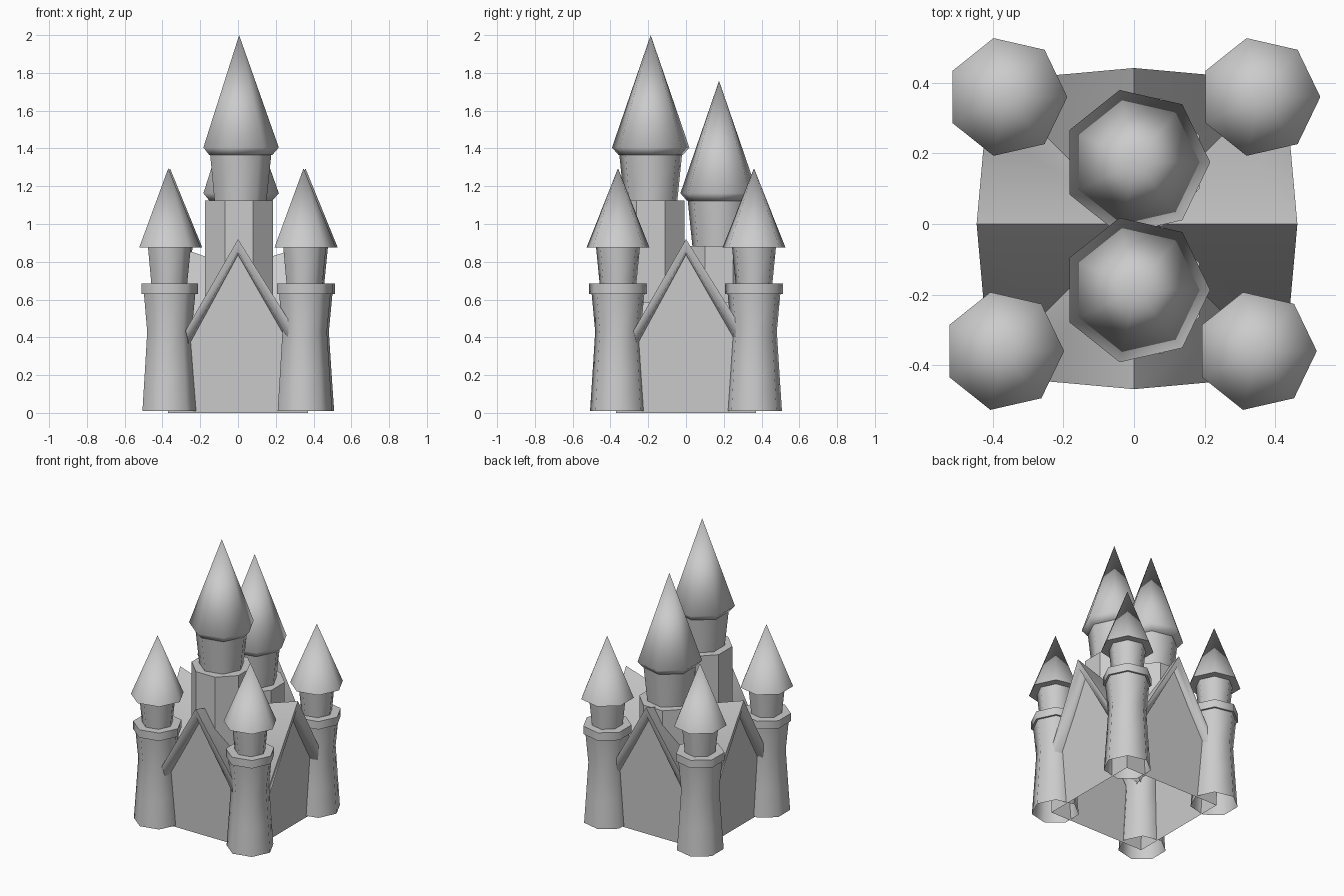
import bpy, bmesh
from math import cos, sin, pi, radians

if "Cube" in bpy.data.objects:
    bpy.data.objects.remove(bpy.data.objects["Cube"])


def finish(name, bm, angle=58):
    bmesh.ops.remove_doubles(bm, verts=bm.verts, dist=.001)
    bmesh.ops.recalc_face_normals(bm, faces=bm.faces)
    me = bpy.data.meshes.new(name)
    bm.to_mesh(me)
    bm.free()
    ob = bpy.data.objects.new(name, me)
    bpy.context.collection.objects.link(ob)
    if angle:
        bpy.ops.object.select_all(action='DESELECT')
        ob.select_set(True)
        bpy.context.view_layer.objects.active = ob
        bpy.ops.object.shade_smooth_by_angle(angle=radians(angle))
    return ob


def turned(name, cx, cy, profile, sides=7, start=0, angle=58, capped=True):
    """Low-sided turned part from (radius, z) points."""
    bm = bmesh.new()
    rings = []
    for r, z in profile:
        n = sides if r else 1
        rings.append([bm.verts.new((cx + r * cos(start + 2 * pi * i / sides),
                                    cy + r * sin(start + 2 * pi * i / sides), z))
                      for i in range(n)])
    for a, b in zip(rings, rings[1:]):
        for i in range(sides):
            j = (i + 1) % sides
            if len(b) == 1:
                bm.faces.new((a[i], a[j], b[0]))
            else:
                bm.faces.new((a[i], a[j], b[j], b[i]))
    for ring in (rings[0], rings[-1]):
        if capped and len(ring) > 1:
            bm.faces.new(ring)
    return finish(name, bm, angle)


# Corner towers, with shafts open underneath
corners = {"front_left": (-.369, -.36), "front_right": (.347, -.36),
           "back_left": (-.36, .36), "back_right": (.357, .36)}
for side, (x, y) in corners.items():
    turned(side + "_tower_shaft", x, y, [(.152, .01), (.139, .2), (.124, .43), (.144, .64)],
           capped=False)
    turned(side + "_tower_collar", x, y, [(.157, .63), (.157, .685)])
    turned(side + "_tower_turret", x, y, [(.1, .685), (.119, .875)], capped=False)
    turned(side + "_tower_roof", x, y, [(.171, .875), (0, 1.295)])

# Two tall central towers on octagonal bases, the front one higher
for side, y, drop in (("front", -.187, 0), ("back", .175, .242)):
    x = .006
    turned(side + "_keep_base", x, y, [(.195, .585), (.195, 1.125 - drop)],
           sides=8, start=pi / 8, angle=0)
    turned(side + "_keep_turret", x, y, [(.145, 1.125 - drop), (.17, 1.365 - drop)], capped=False)
    turned(side + "_keep_roof", x, y, [(.175, 1.365 - drop), (.21, 1.405 - drop), (0, 2 - drop)])

# Four gabled walls (open underneath) and one cross-shaped sagging roof
wall = [(-.37, 0), (.37, 0), (.38, .41), (.265, .41), (0, .88), (-.265, .41), (-.38, .41)]
# Roof end outline: outer left, ridge, right, then inner right, peak, left
rim = [(-.278, .435, -.025), (0, .92, 0), (.278, .475, -.025),
       (.262, .40, -.03), (0, .855, -.01), (-.262, .375, -.03)]
reach = (.468, .463, .442, .446)  # front, right, back, left

walls, roof = bmesh.new(), bmesh.new()
for k, far in enumerate(reach):
    c, s = round(cos(k * pi / 2)), round(sin(k * pi / 2))

    def place(u, out, z):
        return (c * u + s * out, s * u - c * out, z)

    walls.faces.new([walls.verts.new(place(u, .37 + .0244 * z, z)) for u, z in wall])

    end = [roof.verts.new(place(u, far + o, z)) for u, z, o in rim]
    soffit = [roof.verts.new(place(u, .385, z - .02)) for u, z, o in rim[3:]]
    centre = roof.verts.new((0, 0, .77))
    left, right = (roof.verts.new(place(u, .275, .43)) for u in (-.275, .275))
    for face in ((end[0], end[1], centre, left), (end[1], end[2], right, centre),
                 (end[0], end[1], end[4], end[5]), (end[1], end[2], end[3], end[4]),
                 (end[3], end[4], soffit[1], soffit[0]), (end[4], end[5], soffit[2], soffit[1]),
                 (end[2], end[3], soffit[0], right), (end[0], end[5], soffit[2], left)):
        roof.faces.new(face)
finish("gable_walls", walls, 0)
finish("gable_roof", roof, 80)
